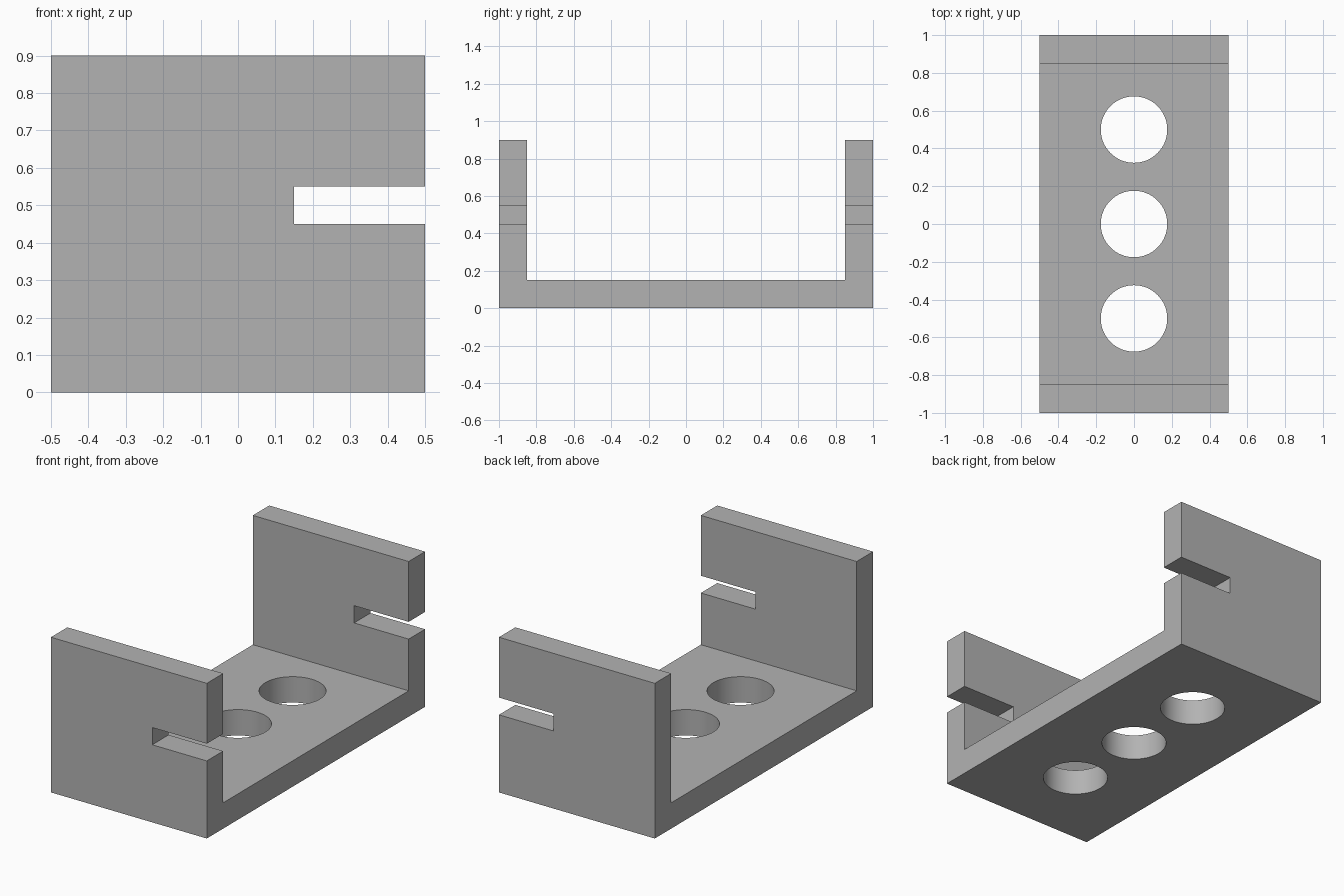
import bpy
import bmesh
import math

cube = bpy.data.objects.get("Cube")
if cube:
    bpy.data.objects.remove(cube, do_unlink=True)

WIDTH, LENGTH, HEIGHT, THICK = 1.0, 2.0, 0.9, 0.15

grey = bpy.data.materials.new("plain_grey")
grey.use_nodes = True
colour = (0.45, 0.45, 0.45, 1)
grey.diffuse_color = colour
grey.node_tree.nodes["Principled BSDF"].inputs["Base Color"].default_value = colour


def extrude_x(name, profile, x0, x1):
    """Solid made by sweeping a (y, z) profile along x."""
    bm = bmesh.new()
    face = bm.faces.new([bm.verts.new((x0, y, z)) for y, z in profile])
    swept = bmesh.ops.extrude_face_region(bm, geom=[face])["geom"]
    verts = [v for v in swept if isinstance(v, bmesh.types.BMVert)]
    bmesh.ops.translate(bm, verts=verts, vec=(x1 - x0, 0, 0))
    bmesh.ops.recalc_face_normals(bm, faces=bm.faces)
    mesh = bpy.data.meshes.new(name)
    bm.to_mesh(mesh)
    bm.free()
    obj = bpy.data.objects.new(name, mesh)
    bpy.context.collection.objects.link(obj)
    return obj


def cut(target, cutter):
    """Subtract the cutter from the target and remove it."""
    cutter.hide_render = True
    mod = target.modifiers.new("cut", "BOOLEAN")
    mod.operation, mod.solver, mod.object = "DIFFERENCE", "EXACT", cutter
    bpy.ops.object.select_all(action="DESELECT")
    bpy.context.view_layer.objects.active = target
    target.select_set(True)
    bpy.ops.object.modifier_apply(modifier=mod.name)
    bpy.data.objects.remove(cutter, do_unlink=True)


# U-shaped bracket: base plate with a wall at each end
half = LENGTH / 2
inner = half - THICK
bracket = extrude_x("bracket", [
    (-half, 0), (half, 0), (half, HEIGHT), (inner, HEIGHT),
    (inner, THICK), (-inner, THICK), (-inner, HEIGHT), (-half, HEIGHT),
], -WIDTH / 2, WIDTH / 2)

# Open slot through both walls on the left side
cut(bracket, extrude_x("slot_cutter", [
    (-1.2, 0.45), (1.2, 0.45), (1.2, 0.55), (-1.2, 0.55)], 0.15, 0.7))

# Row of round holes through the base plate
for y in (-0.5, 0, 0.5):
    bpy.ops.mesh.primitive_cylinder_add(
        vertices=64, radius=0.176, depth=0.4, location=(0, y, THICK / 2))
    cut(bracket, bpy.context.object)

bracket.data.materials.clear()
bracket.data.materials.append(grey)
bpy.ops.object.shade_smooth_by_angle(angle=math.radians(30))
